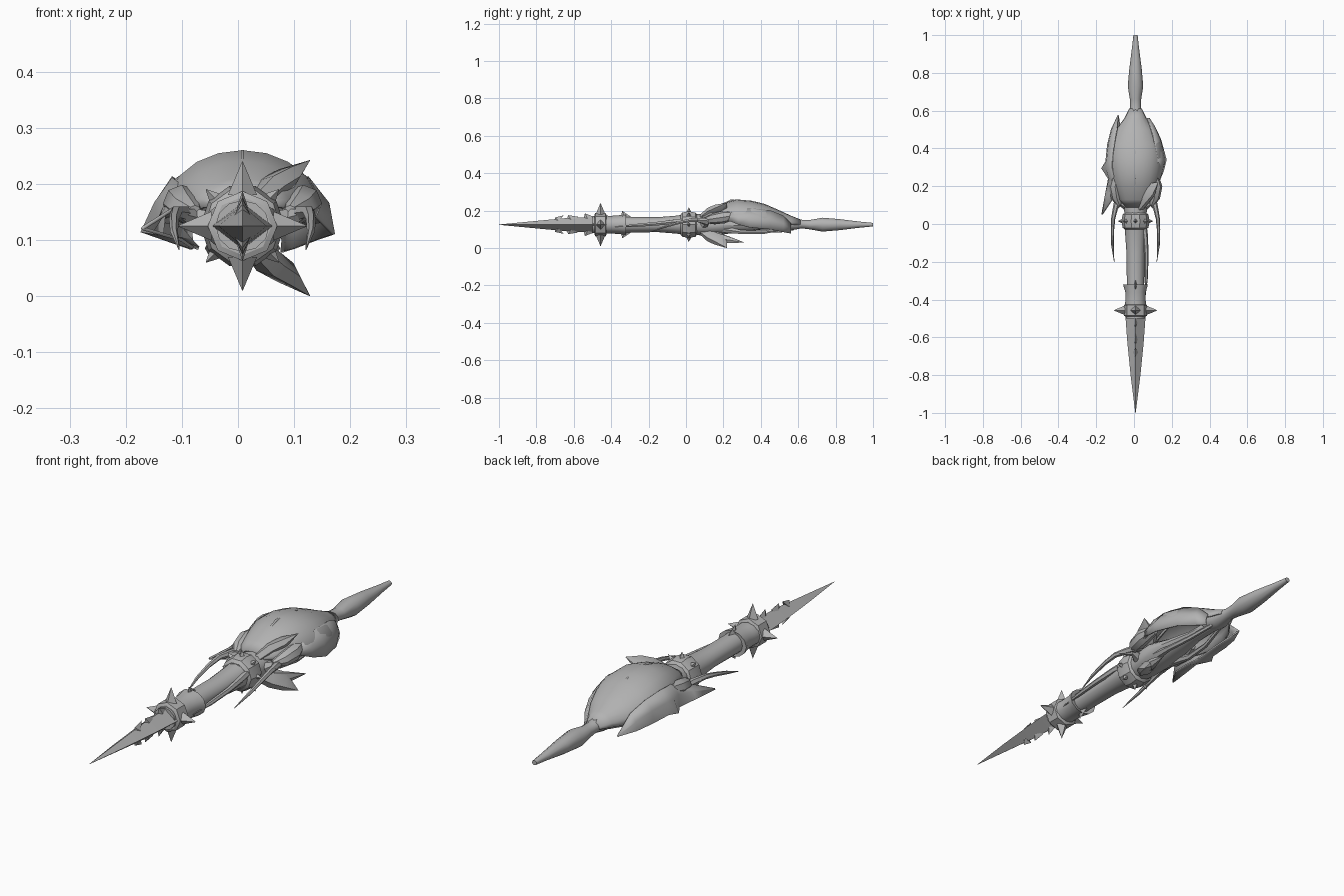
import bpy, bmesh, math
from mathutils import Vector

CX, CZ = 0.008, 0.125          # centre line of the weapon
grey = bpy.data.materials.new("worn grey")
grey.diffuse_color = (0.45, 0.45, 0.45, 1)


def finish(name, bm, angle=40, thick=0):
    bmesh.ops.remove_doubles(bm, verts=bm.verts, dist=0.0004)
    bmesh.ops.recalc_face_normals(bm, faces=bm.faces)
    me = bpy.data.meshes.new(name)
    bm.to_mesh(me)
    bm.free()
    me.materials.append(grey)
    ob = bpy.data.objects.new(name, me)
    bpy.context.collection.objects.link(ob)
    if thick:
        mod = ob.modifiers.new("thickness", 'SOLIDIFY')
        mod.thickness = thick
        mod.offset = 0
    bpy.ops.object.select_all(action='DESELECT')
    ob.select_set(True)
    bpy.context.view_layer.objects.active = ob
    bpy.ops.object.shade_smooth_by_angle(angle=math.radians(angle))
    return ob


def bridge(bm, rows, closed):
    for a, b in zip(rows, rows[1:]):
        n = len(a)
        for i in range(n if closed else n - 1):
            j = (i + 1) % n
            bm.faces.new((a[i], a[j], b[j], b[i]))


def tube(name, pts, sides=8, ref=(0, 0, 1), angle=40):
    """Sweep an ellipse through points (x, y, z, side radius, ref radius)."""
    bm = bmesh.new()
    ref = Vector(ref)
    pos = [Vector(p[:3]) for p in pts]
    rows = []
    for i, p in enumerate(pts):
        t = (pos[min(i + 1, len(pos) - 1)] - pos[max(i - 1, 0)]).normalized()
        u = t.cross(ref).normalized()
        v = u.cross(t)
        ru, rv = p[3], p[4] if len(p) > 4 else p[3]
        rows.append([bm.verts.new(pos[i] + u * ru * math.cos(k * math.tau / sides)
                                  + v * rv * math.sin(k * math.tau / sides))
                     for k in range(sides)])
    bridge(bm, rows, True)
    bm.faces.new(rows[0])
    bm.faces.new(rows[-1])
    return finish(name, bm, angle)


def axial(name, stations, sides=12, angle=40):
    """Loft along the centre line from (y, x radius, z radius[, z centre])."""
    return tube(name, [(CX, s[0], s[3] if len(s) > 3 else CZ, s[1], s[2])
                       for s in stations], sides, angle=angle)


def skin(name, sections, thick=0.006):
    """Surface through open cross-sections (y, [(x, z), ...])."""
    bm = bmesh.new()
    rows = [[bm.verts.new((x, y, z)) for x, z in sec] for y, sec in sections]
    bridge(bm, rows, False)
    return finish(name, bm, 50, thick)


# lance point with a diamond section
axial("lance_point", [(-1, .001, .001), (-.8, .026, .02), (-.63, .043, .036),
                      (-.48, .054, .042)], 4, 20)

# shaft, flared collar and rings
axial("shaft", [(-.5, .048, .046), (-.3, .046, .042), (-.15, .048, .04),
                (-.05, .055, .048), (.02, .06, .06)])
axial("front_collar", [(-.48, .056, .05), (-.4, .054, .047), (-.36, .054, .05),
                       (-.32, .066, .054), (-.335, .045, .04)])
axial("front_ring", [(-.49, .052, .052), (-.485, .062, .062),
                     (-.43, .062, .062), (-.425, .052, .052)], 8, 25)
axial("rear_ring", [(-.03, .055, .055), (-.02, .068, .068), (.015, .075, .075),
                    (.05, .068, .068), (.06, .055, .055)], 10, 25)

# spikes around both rings
for name, y, start, tip, base, count in (("front_ring_spike", -.457, .055, .115, .026, 4),
                                         ("rear_ring_spike", .015, .06, .092, .017, 8)):
    for k in range(count):
        a = k * math.tau / count
        d = Vector((math.cos(a), 0, math.sin(a)))
        c = Vector((CX, y, CZ))
        tube(name, [(*(c + d * start), base), (*(c + d * tip), .0006)], 4, (0, 1, 0), 20)

# barbs above and below the point
for y, h in ((-.34, .072), (-.54, .06), (-.63, .05), (-.70, .038)):
    for s in (1, -1):
        tube("barb", [(CX, y + .02, CZ + s * .02, .014, .04),
                      (CX, y, CZ + s * h, .001)], 4, (0, 1, 0), 20)

# barrel under the shell and tapered rear handle
axial("barrel", [(.04, .055, .055), (.1, .066, .058), (.18, .072, .055),
                 (.28, .055, .036, .12), (.4, .034, .022, .12),
                 (.52, .03, .022, .12), (.58, .03, .025)])
axial("handle", [(.5, .055, .034, .135), (.56, .042, .038, .13), (.62, .028, .024, .128),
                 (.66, .03, .026), (.73, .041, .039), (.82, .033, .031),
                 (.93, .019, .017), (1, .011, .010)], 10)

# domed top shell with a soft ridge, open below
dome = []
for y, half, top, edge in ((.09, .05, .18, .16), (.13, .085, .207, .155), (.2, .115, .238, .145),
                           (.27, .136, .257, .14), (.35, .147, .25, .135), (.42, .138, .233, .13),
                           (.5, .1, .198, .125), (.56, .055, .17, .122), (.61, .03, .15, .125)):
    dome.append((y, [(CX - half * math.cos(math.pi * k / 10),
                      edge + (top - edge) * math.sin(math.pi * k / 10) ** .9)
                     for k in range(11)]))
skin("top_shell", dome)
skin("shell_crest", [(.1, [(CX, .185), (CX, .18)]), (.24, [(CX, .26), (CX, .24)]),
                     (.38, [(CX, .247), (CX, .235)]), (.52, [(CX, .189), (CX, .18)])], .006)

# right side petal, hanging open
skin("right_petal", [
    (.21, [(.125, .155), (.13, .17), (.11, .19)]),
    (.28, [(.155, .125), (.148, .165), (.122, .205)]),
    (.34, [(.170, .11), (.160, .165), (.123, .212)]),
    (.45, [(.140, .10), (.136, .15), (.105, .20)]),
    (.52, [(.100, .085), (.106, .13), (.085, .172)]),
    (.56, [(.078, .078), (.080, .10), (.070, .13)])])

# left side petal, drawn out into a forward blade with a folded underside
skin("left_petal", [
    (.05, [(-.168, .12), (-.17, .121), (-.169, .122), (-.167, .122)]),
    (.15, [(-.10, .10), (-.152, .115), (-.138, .14), (-.10, .165)]),
    (.24, [(-.08, .086), (-.135, .11), (-.13, .16), (-.10, .198)]),
    (.295, [(-.085, .086), (-.171, .115), (-.147, .165), (-.115, .21)]),
    (.33, [(-.085, .087), (-.149, .115), (-.143, .165), (-.115, .212)]),
    (.42, [(-.078, .088), (-.14, .112), (-.134, .16), (-.105, .2)]),
    (.50, [(-.07, .085), (-.12, .105), (-.115, .14), (-.09, .17)]),
    (.575, [(-.082, .098), (-.084, .1), (-.084, .102), (-.082, .103)])])

# cheeks in front of the shell and hanging tendrils
for s in (1, -1):
    tube("cheek", [(CX + s * .085, .10, .15, .012), (CX + s * .1, .14, .155, .03, .028),
                   (CX + s * .108, .2, .165, .034, .034), (CX + s * .1, .26, .175, .02)], 8)
    tube("tendril", [(CX + s * .09, .16, .14, .016), (CX + s * .105, .09, .148, .014),
                     (CX + s * .118, .03, .15, .011), (CX + s * .122, -.03, .138, .009),
                     (CX + s * .122, -.11, .115, .007), (CX + s * .113, -.2, .083, .001)], 6)
    tube("claw_root", [(CX + s * .055, .1, .13, .025), (CX + s * .09, .11, .14, .018),
                       (CX + s * .118, .06, .148, .008)], 6)

# long strand lying along the shaft
tube("shaft_strand", [(.045, .04, .15, .016), (.06, -.06, .14, .014), (.066, -.16, .13, .011),
                      (.065, -.28, .12, .009), (.06, -.385, .112, .001)], 6)

# flared fins above and below on the right
for name, s in (("upper_fin", 1), ("lower_fin", -1)):
    z = lambda h: CZ + s * h
    reach = .117 if s > 0 else .1247
    tube(name, [(.025, .09, z(.03), .022, .03), (.05, .14, z(.06), .026, .045),
                (.085, .185, z(.083), .022, .045), (.128, .22, z(reach), .0005)],
         6, (0, 1, 0), 35)
    tube(name + "_rear_tip", [(.055, .15, z(.06), .02, .024), (.08, .22, z(.08), .017, .022),
                              (.1, .31, z(.095), .001)], 6, (0, 0, 1), 35)

# ribs on the underside between barrel and handle
for s in (1, -1):
    tube("under_rib", [(CX + s * .04, .2, .1, .02), (CX + s * .055, .3, .085, .012),
                       (CX + s * .045, .42, .085, .01), (CX + s * .02, .54, .105, .008)], 6)
